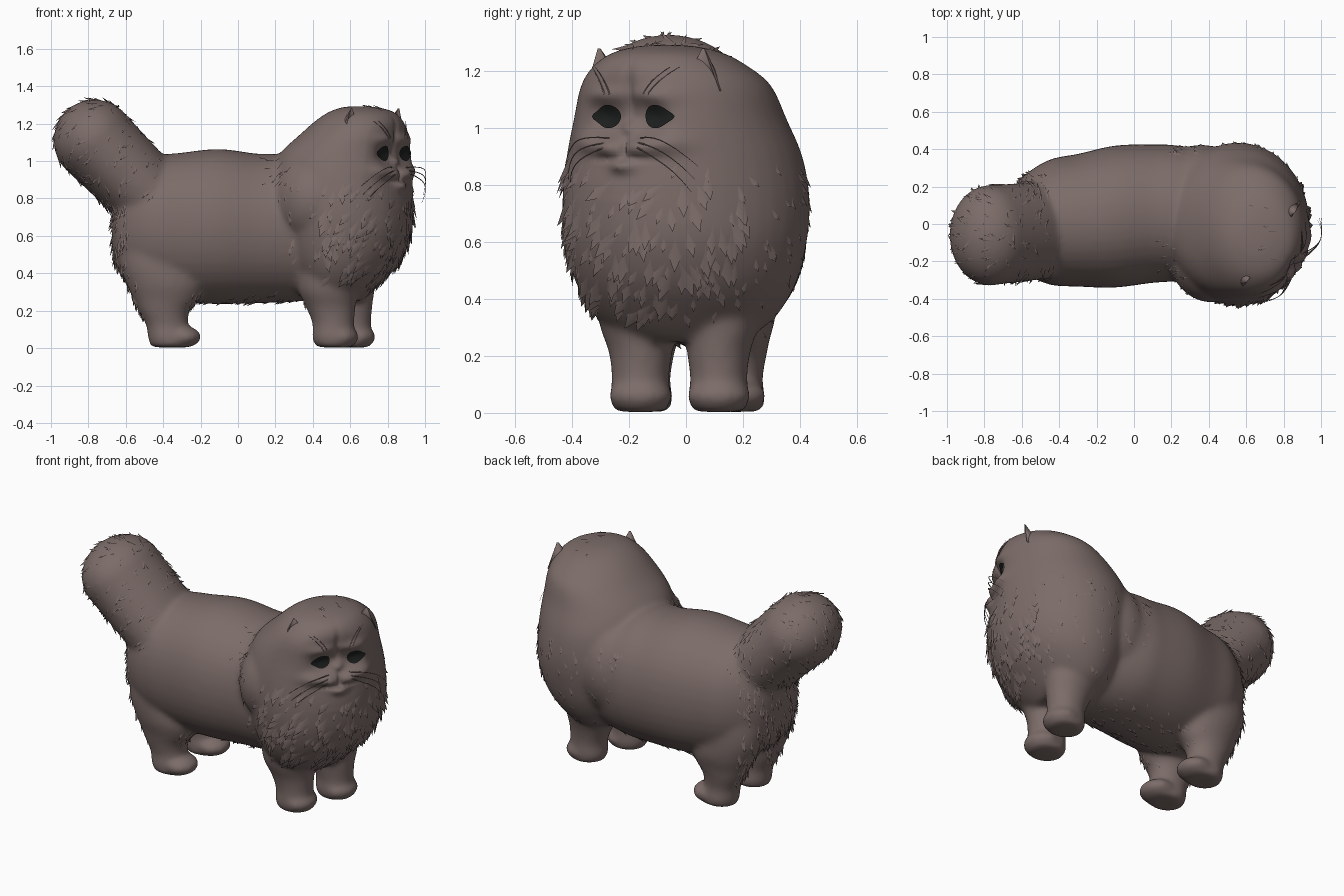
import bpy, bmesh, math, random
from mathutils import Vector, Matrix
from mathutils.bvhtree import BVHTree

if "Cube" in bpy.data.objects:
    bpy.data.objects.remove(bpy.data.objects["Cube"])

random.seed(7)
V = Vector

def material(name, rgb):
    m = bpy.data.materials.new(name)
    m.diffuse_color = (*rgb, 1)
    m.use_nodes = True
    m.node_tree.nodes["Principled BSDF"].inputs["Base Color"].default_value = m.diffuse_color
    return m

FUR = material("brown fur", (0.20, 0.15, 0.14))
DARK = material("dark eye", (0.012, 0.014, 0.013))

def make_object(name, bm, mat, smooth=True):
    me = bpy.data.meshes.new(name)
    bmesh.ops.recalc_face_normals(bm, faces=bm.faces)
    bm.to_mesh(me)
    bm.free()
    ob = bpy.data.objects.new(name, me)
    bpy.context.collection.objects.link(ob)
    me.materials.append(mat)
    for p in me.polygons:
        p.use_smooth = smooth
    return ob

def catmull(a, b, c, d, t):
    return tuple(0.5 * (2*q + (r-p)*t + (2*p-5*q+4*r-s)*t*t + (3*q-p-3*r+s)*t**3)
                 for p, q, r, s in zip(a, b, c, d))

def loft(bm, rows, axis, seg=40, power=2.0, sub=4):
    """Skin ellipses; a row is (position, centre a, centre b, radius a, radius b)."""
    pts = [rows[0]] + rows + [rows[-1]]
    fine = [catmull(*pts[i:i+4], k/sub) for i in range(len(rows)-1) for k in range(sub)] + [rows[-1]]
    rings = []
    for t, ca, cb, ra, rb in fine:
        ring = []
        for i in range(seg):
            w = 2*math.pi*i/seg
            c, s = math.cos(w), math.sin(w)
            a = ca + ra*math.copysign(abs(c)**(2/power), c)
            b = cb + rb*math.copysign(abs(s)**(2/power), s)
            ring.append(bm.verts.new((a, b, t) if axis == 'z' else (t, a, b)))
        rings.append(ring)
    for r0, r1 in zip(rings, rings[1:]):
        for i in range(seg):
            j = (i+1) % seg
            bm.faces.new((r0[i], r0[j], r1[j], r1[i]))
    bm.faces.new(rings[0][::-1])
    bm.faces.new(rings[-1])

def ball(bm, loc, rad):
    mat = Matrix.Translation(loc) @ Matrix.Diagonal((*rad, 1))
    bmesh.ops.create_uvsphere(bm, u_segments=32, v_segments=20, radius=1, matrix=mat)

bm = bmesh.new()
# trunk, lofted from rump to shoulders
loft(bm, [(-.675, -.01, .62, .06, .07), (-.65, -.01, .63, .18, .20), (-.58, 0, .65, .265, .31),
          (-.45, .01, .65, .335, .375), (-.3, .02, .645, .355, .4), (-.1, .04, .65, .38, .415),
          (.1, .055, .64, .37, .4), (.25, .055, .64, .36, .395), (.5, .02, .62, .3, .36)], 'x', power=2.12)
# mane and head, stacked upward
loft(bm, [(.25, .53, 0, .13, .18), (.32, .53, 0, .21, .30), (.45, .55, 0, .31, .385),
          (.6, .56, 0, .367, .425), (.75, .555, 0, .383, .435), (.9, .55, -.005, .383, .415),
          (1.03, .57, -.02, .355, .375), (1.15, .625, -.035, .285, .335), (1.22, .65, -.055, .23, .27),
          (1.265, .66, -.065, .17, .195), (1.288, .65, -.07, .09, .1), (1.293, .64, -.07, .02, .02)], 'z')
# collar fullness behind the cheeks
ball(bm, (.41, -.12, .79), (.24, .3, .275))
ball(bm, (.36, .13, .69), (.26, .295, .33))
ball(bm, (.22, .14, .66), (.34, .28, .35))
# front legs and paws
for x, y in ((.51, -.16), (.60, .115)):
    loft(bm, [(.004, x+.01, y, .1, .092), (.05, x, y, .114, .105), (.13, x, y, .112, .101),
              (.22, x-.015, y, .133, .113), (.32, x-.03, y*1.1, .16, .13), (.5, x-.04, y*1.1, .16, .14)], 'z')
    ball(bm, (x+.04, y, .06), (.097, .113, .06))
# hind legs, thighs and paws
for y in (-.15, .175):
    loft(bm, [(.004, -.36, y, .105, .092), (.05, -.37, y, .111, .103), (.12, -.38, y, .111, .095),
              (.2, -.395, y, .138, .108), (.26, -.385, y, .175, .12), (.34, -.39, y, .205, .14),
              (.45, -.42, y*.95, .215, .15), (.6, -.42, y*.9, .21, .15), (.75, -.41, y*.9, .15, .12)], 'z')
    ball(bm, (-.295, y, .06), (.1, .108, .058))
# bushy raised tail
for k in range(9):
    t = k / 8
    ball(bm, (-.5-.268*t, -.035-.025*t, .84+.27*t), (.205+.014*t, .262+.008*t, .205+.014*t))

base = make_object("cat_body", bm, FUR)
rm = base.modifiers.new("merge", 'REMESH')
rm.mode, rm.voxel_size = 'VOXEL', .013
sm = base.modifiers.new("soften", 'SMOOTH')
sm.factor, sm.iterations = .5, 20
dg = bpy.context.evaluated_depsgraph_get()
mesh = bpy.data.meshes.new_from_object(base.evaluated_get(dg))
base.modifiers.clear()
base.data = mesh
mesh.materials.clear()
mesh.materials.append(FUR)

# face frame: the head is turned towards the front right
F = V((.81, -.59, 0)).normalized()
S = V((-F.y, F.x, 0))
C = V((.82, -.185, 0))
# face relief: u, z, widths, height
bumps = [(.055, .935, .055, .04, .045), (0, 1.0, .035, .025, .03), (0, .868, .05, .025, .035),
         (.108, 1.04, .05, .035, -.015), (.095, 1.115, .08, .03, .022), (.15, .945, .07, .035, .03),
         (0, 1.13, .02, .08, -.015), (0, .925, .01, .03, -.02), (.06, .893, .06, .01, -.015)]
for v in mesh.vertices:
    q = v.co - C
    u, d, z = q.dot(S), q.dot(F), v.co.z
    if d < -.2 or z < .75:
        continue
    w = math.exp(-(u/.2)**2 - ((z-1.03)/.14)**2)
    push = (min(d, 0) - d)*w*.9
    for bu, bz, ru, rz, h in bumps:
        for sgn in ((1, -1) if bu else (1,)):
            push += h*math.exp(-((u-sgn*bu)/ru)**2 - ((z-bz)/rz)**2)
    v.co += F*push
for p in mesh.polygons:
    p.use_smooth = True
mesh.update()
tree = BVHTree.FromPolygons([v.co for v in mesh.vertices], [p.vertices for p in mesh.polygons])

def on_face(u, z, lift):
    start = C + S*u + F*.6 + V((0, 0, z))
    hit = tree.ray_cast(start, -F)[0]
    return (hit or C + S*u + V((0, 0, z))) + F*lift

# eyes: thin almond plates laid on the face
for name, sgn in (("right_eye", -1), ("left_eye", 1)):
    bm = bmesh.new()
    rings = []
    for k in (.02, .35, .7, 1):
        ring = []
        for i in range(28):
            a = 2*math.pi*i/28
            c = math.cos(a)
            u = .008 + sgn*(.1 + k*.048*c*(1 + .5*max(0, c)**8))
            ring.append(bm.verts.new(on_face(u, 1.041 + k*.041*math.sin(a), .006)))
        rings.append(ring)
    for r0, r1 in zip(rings, rings[1:]):
        for i in range(28):
            bm.faces.new((r0[i], r0[(i+1) % 28], r1[(i+1) % 28], r1[i]))
    bm.faces.new(rings[0])
    make_object(name, bm, DARK)

# ears: cupped cones facing forward
for name, loc, sgn in (("right_ear", (.61, -.295, 1.205), -1), ("left_ear", (.85, .055, 1.205), 1)):
    bm = bmesh.new()
    bmesh.ops.create_cone(bm, cap_ends=True, segments=20, radius1=1, radius2=.06, depth=1)
    for v in bm.verts:
        x, y, z = v.co
        y = -.3*y if y > 0 else y
        v.co = V(loc) + S*(x*.085 + sgn*.02*z) + F*(y*.1 + .01*z) + V((0, 0, z*.15))
    make_object(name, bm, FUR)

# fur clumps: low lens-shaped locks lying along the skin, tips lifted
def clump(bm, p, n, flow, length, width, lift):
    d = (flow - n*flow.dot(n))
    if d.length < .05:
        return
    d.normalize()
    side = n.cross(d)
    a, l, r, top, tip = [bm.verts.new(c) for c in (
        p - d*length - n*.004, p + side*width - n*.006, p - side*width - n*.006,
        p + n*lift*.35, p + d*length + n*lift)]
    for f in ((a, l, top), (a, top, r), (l, tip, top), (r, top, tip)):
        bm.faces.new(f)

tufts = {k: bmesh.new() for k in ("mane_fur", "tail_fur", "rump_fur", "belly_fur")}
polys = list(mesh.polygons)
for p in random.sample(polys, min(len(polys), 16000)):
    c, n = p.center, p.normal
    r = random.random()
    jit = V([random.uniform(-.35, .35) for _ in range(3)])
    k = random.uniform(.6, 1.3)
    facing = (c - V((.56, 0, 0))).dot(F)
    u = abs((c - C).dot(S))
    muzzle = facing > .2 and u < .16 and c.z > .8
    if c.x > .16 and .33 < c.z < .87 and abs(n.z) < .9 and c.x + .45*c.z > .52 and not muzzle:
        chest = facing > .12
        if r < (.13 if chest else .05):
            big = 1 if chest else .6
            clump(tufts["mane_fur"], c, n, V((-.35, c.y*1.2, -.8)) + jit, .055*k*big, .024*k*big, .016*k*big)
    elif .14 < c.x < .3 and .75 < c.z < 1.02 and c.y < 0 and r < .1:
        clump(tufts["mane_fur"], c, n, V((-.8, 0, -.6)) + jit, .03*k, .008, .012)
    elif c.x < -.43 and c.z > .8 and r < .08:
        clump(tufts["tail_fur"], c, n, V((-.3, 0, -.5)) + jit, .04*k, .008*k, .013*k)
    elif c.x < -.5 and .12 < c.z < .8 and n.x < -.6 and r < .2:
        clump(tufts["rump_fur"], c, n, V((-.2, 0, -1)) + jit, .035*k, .009*k, .016*k)
    elif -.28 < c.x < .36 and .2 < c.z < .3 and n.z < -.1 and r < .09:
        clump(tufts["belly_fur"], c, n, V((-.5, 0, -.6)) + jit, .03*k, .008*k, .012*k)
    elif c.x > .4 and c.z > 1.27 and r < .05:
        clump(tufts["mane_fur"], c, n, V((-1, 0, 0)) + jit, .03*k, .007, .01)
for name, bm in tufts.items():
    make_object(name, bm, FUR)

# whiskers and brow hairs: thin tapered curves
def hairs(name, paths, rad):
    cu = bpy.data.curves.new(name, 'CURVE')
    cu.dimensions, cu.bevel_depth, cu.bevel_resolution, cu.resolution_u = '3D', rad, 1, 6
    for path in paths:
        sp = cu.splines.new('NURBS')
        sp.points.add(len(path)-1)
        sp.use_endpoint_u, sp.order_u = True, 3
        for i, (pt, co) in enumerate(zip(sp.points, path)):
            pt.co = (*co, 1)
            pt.radius = 1 - .8*i/(len(path)-1)
    cu.materials.append(FUR)
    bpy.context.collection.objects.link(bpy.data.objects.new(name, cu))

whiskers, brows = [], []
for sgn in (-1, 1):
    for k in range(3):
        z = .965 - .015*k
        spots = ((.15, z+.01-.02*k, .1), (.24, z-.04-.03*k, .06), (.29-.015*k, z-.1-.03*k, .01))
        whiskers.append([on_face(sgn*.06, z, -.005)] + [C + S*sgn*u + F*d + V((0, 0, h)) for u, h, d in spots])
    for k in range(2):
        brows.append([on_face(sgn*(.07+.02*k), 1.12, 0), on_face(sgn*(.09+.025*k), 1.17, .01),
                      on_face(sgn*(.15+.025*k), 1.215, .02)])
hairs("whiskers", whiskers, .003)
hairs("brow_hairs", brows, .003)
